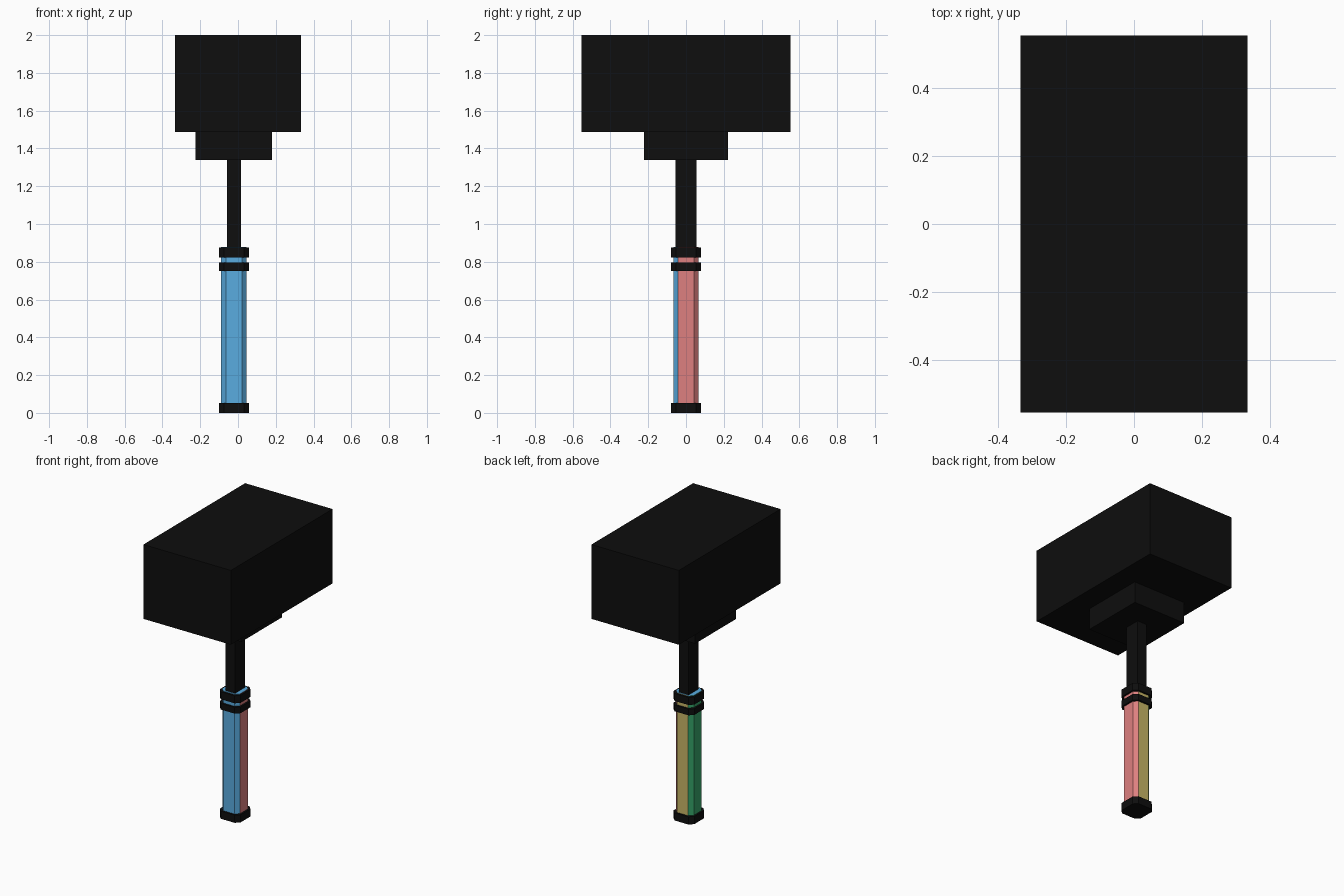
import bpy, bmesh

if "Cube" in bpy.data.objects:
    bpy.data.objects.remove(bpy.data.objects["Cube"])

def srgb(r, g, b):
    lin = lambda c: c / 12.92 if c <= 0.04045 else ((c + 0.055) / 1.055) ** 2.4
    return (lin(r / 255), lin(g / 255), lin(b / 255), 1.0)

def material(name, rgb):
    m = bpy.data.materials.new(name)
    m.diffuse_color = srgb(*rgb)
    m.use_nodes = True
    m.node_tree.nodes["Principled BSDF"].inputs["Base Color"].default_value = m.diffuse_color
    return m

black = material("black", (14, 14, 14))
blue = material("blue", (90, 172, 224))
red = material("soft_red", (222, 128, 128))
yellow = material("mustard", (200, 182, 102))
green = material("green", (56, 168, 108))

def prism(name, x0, x1, y, z0, z1, mats, chamfer=0.0):
    """Box, optionally with chamfered upright corners."""
    if chamfer:
        c = chamfer
        pts = [(x0 + c, -y), (x1 - c, -y), (x1, -y + c), (x1, y - c),
               (x1 - c, y), (x0 + c, y), (x0, y - c), (x0, -y + c)]
    else:
        pts = [(x0, -y), (x1, -y), (x1, y), (x0, y)]
    bm = bmesh.new()
    base = bm.faces.new([bm.verts.new((px, py, z0)) for px, py in pts])
    top = bmesh.ops.extrude_face_region(bm, geom=[base], use_keep_orig=True)
    for v in top["geom"]:
        if isinstance(v, bmesh.types.BMVert):
            v.co.z = z1
    bmesh.ops.recalc_face_normals(bm, faces=bm.faces)
    mesh = bpy.data.meshes.new(name)
    bm.to_mesh(mesh)
    bm.free()
    for m in mats:
        mesh.materials.append(m)
    ob = bpy.data.objects.new(name, mesh)
    bpy.context.collection.objects.link(ob)
    return ob

# Hammer head, collar and shaft
prism("hammer_head", -0.333, 0.333, 0.553, 1.488, 2.0, [black])
prism("head_collar", -0.225, 0.18, 0.222, 1.34, 1.488, [black])
prism("shaft", -0.058, 0.016, 0.055, 0.87, 1.34, [black])

# Eight-sided grip, coloured by the direction each side faces
grip = prism("grip", -0.089, 0.045, 0.067, 0.02, 0.878,
             [blue, red, yellow, green], 0.025)
for f in grip.data.polygons:
    n = f.normal
    if abs(n.z) > 0.5 or n.y < -0.5:
        f.material_index = 0
    elif n.x > 0.5:
        f.material_index = 1
    elif n.x < -0.5:
        f.material_index = 3
    else:
        f.material_index = 2

# Black bands around the grip
for name, z0, z1 in (("pommel_band", 0.0, 0.053),
                     ("middle_band", 0.752, 0.795),
                     ("upper_band", 0.823, 0.875)):
    prism(name, -0.101, 0.057, 0.08, z0, z1, [black], 0.026)
